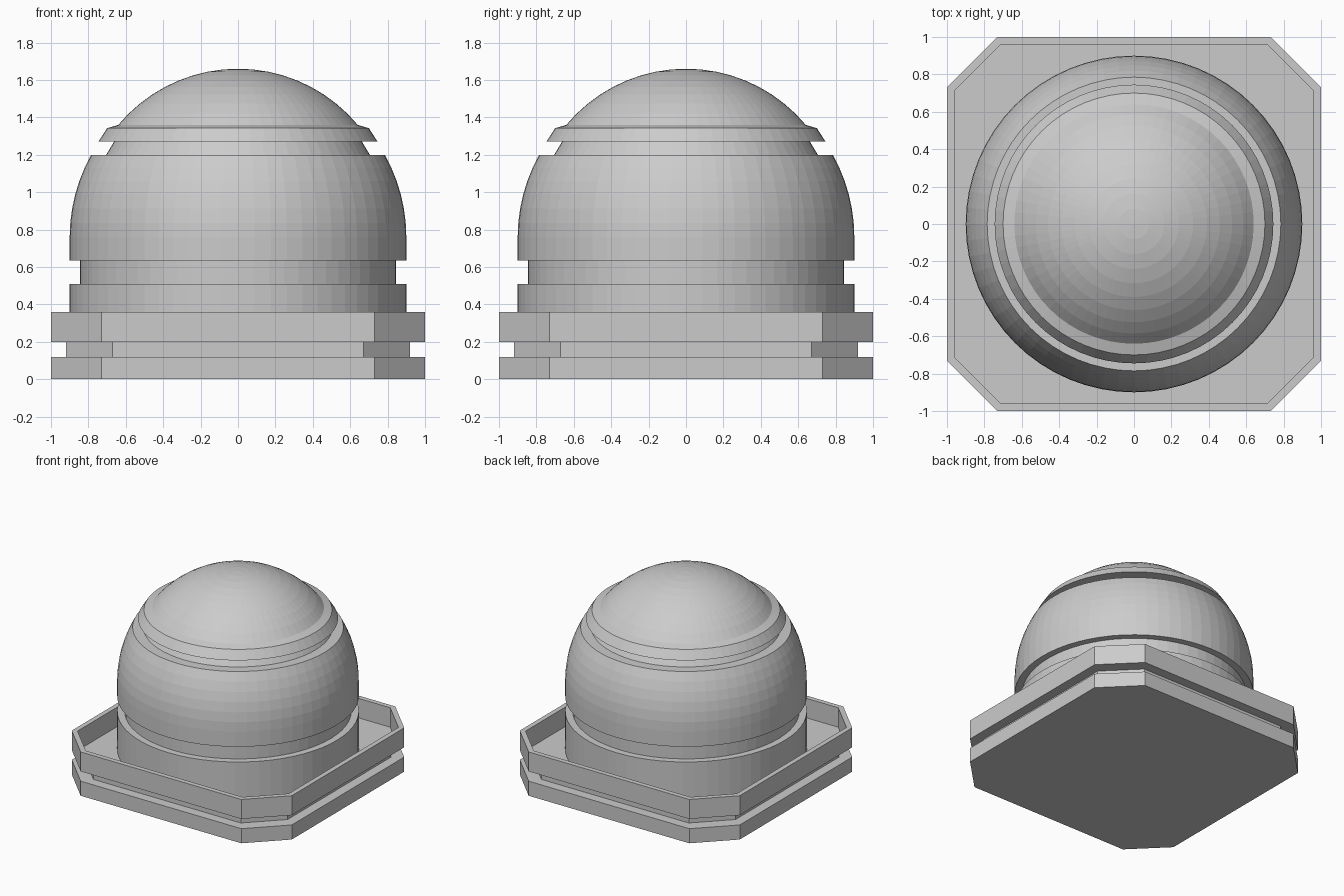
import bpy, bmesh
from math import sin, cos, asin, pi, sqrt

if "Cube" in bpy.data.objects:
    bpy.data.objects.remove(bpy.data.objects["Cube"])


def loft(name, rings):
    """Skin a stack of point rings into a closed flat-shaded mesh."""
    bm = bmesh.new()
    loops = [[bm.verts.new(p) for p in ring] for ring in rings]
    n = len(rings[0])
    for a, b in zip(loops, loops[1:]):
        for i in range(n):
            j = (i + 1) % n
            bm.faces.new((a[i], a[j], b[j], b[i]))
    bm.faces.new(loops[0][::-1])
    bm.faces.new(loops[-1])
    bmesh.ops.remove_doubles(bm, verts=bm.verts, dist=1e-4)
    bmesh.ops.recalc_face_normals(bm, faces=bm.faces)
    mesh = bpy.data.meshes.new(name)
    bm.to_mesh(mesh)
    bm.free()
    obj = bpy.data.objects.new(name, mesh)
    bpy.context.collection.objects.link(obj)
    return obj


def octagon(h, c, z):
    return [(h, -c, z), (h, c, z), (c, h, z), (-c, h, z),
            (-h, c, z), (-h, -c, z), (-c, -h, z), (c, -h, z)]


def circle(r, z, n=64):
    return [(r * cos(2 * pi * i / n), r * sin(2 * pi * i / n), z) for i in range(n)]


def arc(radius, centre_z, z0, z1, steps):
    """Sphere profile between two heights."""
    a0 = asin((z0 - centre_z) / radius)
    a1 = asin(min(1, (z1 - centre_z) / radius))
    return [(radius * cos(a0 + (a1 - a0) * i / steps),
             centre_z + radius * sin(a0 + (a1 - a0) * i / steps))
            for i in range(steps + 1)]


# Chamfered square tray with a groove around its side and a raised rim
tray = [(1, 0.73, 0), (1, 0.73, 0.12), (0.92, 0.67, 0.12), (0.92, 0.67, 0.2),
        (1, 0.73, 0.2), (1, 0.73, 0.36), (0.96, 0.712, 0.36), (0.96, 0.712, 0.2)]
loft("base_tray", [octagon(*p) for p in tray])

# Round body: grooved drum, rounded shoulder and sloped neck
body = [(0.9, 0.195), (0.9, 0.51), (0.845, 0.51), (0.845, 0.635), (0.9, 0.635)]
body += arc(0.9, 0.76, 0.76, 1.2, 6)
body += [(0.705, 1.2), (0.66, 1.275)]
loft("domed_body", [circle(*p) for p in body])

# Top cap: flared lip and shallow dome
cap = [(0.66, 1.272), (0.745, 1.272), (0.70, 1.342), (0.64, 1.36)]
cap += arc(0.833, 0.827, 1.36, 1.66, 9)[1:-1] + [(0.004, 1.66)]
loft("top_cap", [circle(*p) for p in cap])
